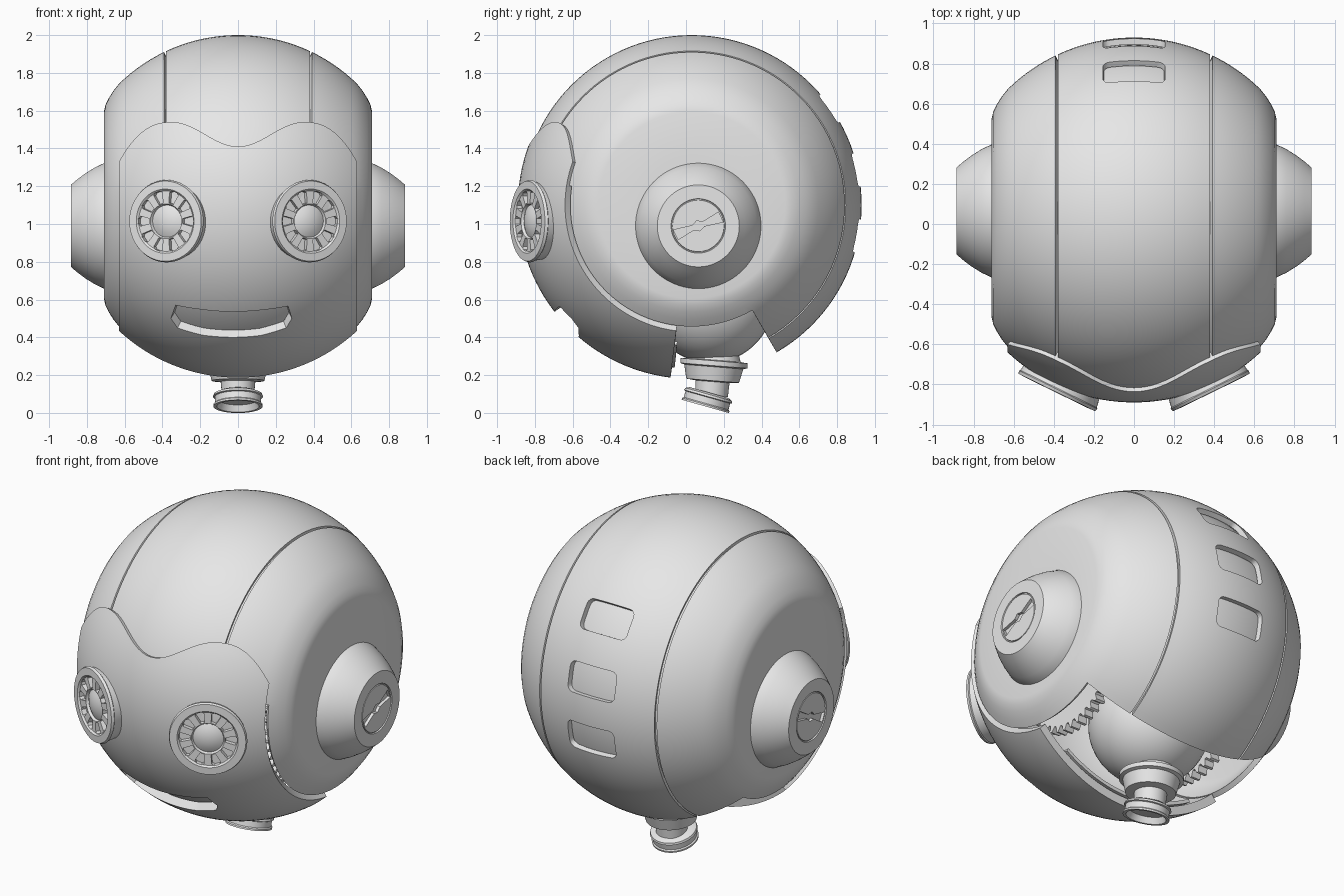
import bpy, bmesh
from math import sin, cos, asin, sqrt, pi, radians
from mathutils import Matrix, Vector

cube = bpy.data.objects.get("Cube")
if cube:
    bpy.data.objects.remove(cube)

grey = bpy.data.materials.new("plain_grey")
grey.use_nodes = True
grey.diffuse_color = (0.8, 0.8, 0.8, 1)
grey.node_tree.nodes["Principled BSDF"].inputs["Base Color"].default_value = (0.8, 0.8, 0.8, 1)

CENTRE = Vector((0, 0.03, 1.1))
HEAD = Matrix.Translation(CENTRE)
R, MASK_R, SIDE_X = 0.9, 0.92, 0.63
parts = []


def finish(name, bm, outward_from=None):
    """Weld the mesh, face it outward and link it as a new object."""
    bmesh.ops.remove_doubles(bm, verts=bm.verts, dist=0.0001)
    bmesh.ops.recalc_face_normals(bm, faces=bm.faces)
    if outward_from is not None:
        bm.normal_update()
        if sum(f.normal.dot(f.calc_center_median() - outward_from) for f in bm.faces) < 0:
            bmesh.ops.reverse_faces(bm, faces=bm.faces)
    mesh = bpy.data.meshes.new(name)
    bm.to_mesh(mesh)
    bm.free()
    mesh.materials.append(grey)
    ob = bpy.data.objects.new(name, mesh)
    bpy.context.collection.objects.link(ob)
    parts.append(ob)
    return ob


def grid(name, rows, keep=None, outward_from=None):
    """Skin a list of equally long point rows."""
    bm = bmesh.new()
    vs = [[bm.verts.new(p) for p in row] for row in rows]
    for i in range(len(vs) - 1):
        for j in range(len(vs[0]) - 1):
            if keep is None or keep(i, j):
                bm.faces.new((vs[i][j], vs[i + 1][j], vs[i + 1][j + 1], vs[i][j + 1]))
    return finish(name, bm, outward_from)


def lathe(name, profile, mat, start=0, end=360, step=6, keep=None, shell=False):
    """Spin (axis, radius) points about the local x axis."""
    angles = [radians(a) for a in range(start, end + 1, step)]
    rows = [[mat @ Vector((x, -r * cos(a), r * sin(a))) for a in angles] for x, r in profile]
    return grid(name, rows, keep, CENTRE if shell else None)


def prisms(name, loops):
    """Closed prisms from pairs of matching outlines."""
    bm = bmesh.new()
    for low, high in loops:
        a = [bm.verts.new(p) for p in low]
        b = [bm.verts.new(p) for p in high]
        bm.faces.new(a)
        bm.faces.new(b)
        for i in range(len(a)):
            j = (i + 1) % len(a)
            bm.faces.new((a[i], a[j], b[j], b[i]))
    return finish(name, bm)


def apply(ob, kind, **settings):
    mod = ob.modifiers.new(kind.lower(), kind)
    for key, value in settings.items():
        setattr(mod, key, value)
    bpy.context.view_layer.objects.active = ob
    bpy.ops.object.modifier_apply(modifier=mod.name)


def thicken(ob, depth):
    apply(ob, 'SOLIDIFY', thickness=depth, offset=-1)


def cut(ob, cutter):
    cutter.hide_render = True
    apply(ob, 'BOOLEAN', object=cutter, operation='DIFFERENCE', solver='EXACT')
    parts.remove(cutter)
    bpy.data.objects.remove(cutter)


def radial(points):
    """Outlines below and above the head surface, for cutting straight inward."""
    return ([CENTRE + (p - CENTRE) * 0.9 for p in points],
            [CENTRE + (p - CENTRE) * 1.1 for p in points])


def aim(origin, direction):
    return Matrix.Translation(origin) @ Vector(direction).to_track_quat('X', 'Y').to_matrix().to_4x4()


def arc(x0, x1, n, radius):
    xs = [x0 + (x1 - x0) * i / n for i in range(n + 1)]
    return [(x, sqrt(radius * radius - x * x)) for x in xs]


# Crown band, running over the top to the back
crown = lathe("crown_band", arc(-0.38, 0.38, 20, R), HEAD, 9, 240, 3, shell=True)
thicken(crown, 0.03)

# Three rounded vents down the back
vents = []
for middle in (145, 168, 190.5):
    outline = []
    for cx, ca, turn in ((1, 1, 0), (-1, 1, 90), (-1, -1, 180), (1, -1, 270)):
        for k in range(5):
            t = radians(turn + k * 22.5)
            x = cx * 0.12 + 0.035 * cos(t)
            a = radians(middle + ca * 3.5 + 2.2 * sin(t))
            r = sqrt(R * R - x * x)
            outline.append(CENTRE + Vector((x, -r * cos(a), r * sin(a))))
    vents.append(radial(outline))
cut(crown, prisms("vent_cutter", vents))

# Liner that closes the grooves, vents and mouth
liner = lathe("inner_liner", arc(-0.44, 0.44, 20, 0.865), HEAD, -84, 240, 3, shell=True)
thicken(liner, 0.02)

# Side shells: full round caps, open below and in front nearer the middle
side = arc(0.392, SIDE_X, 8, R)
band_rows = len(side) - 1
side += [(0.66, 0.605), (0.685, 0.565), (0.702, 0.53), (0.71, 0.495), (0.71, 0.25), (0.71, 0)]
for s, label in ((1, "left"), (-1, "right")):
    shell = lathe(label + "_side_shell", side, HEAD @ Matrix.Scale(s, 4, (1, 0, 0)), -120, 240, 3,
                  keep=lambda i, j: i >= band_rows or j * 3 >= 129, shell=True)
    thicken(shell, 0.03)


# Face mask with a wavy brow
def brow(x):
    x = abs(x)
    if x < 0.35:
        return 1.475 - 0.065 * cos(pi * x / 0.35)
    return 1.54 - 0.21 * ((x - 0.35) / 0.28) ** 2.4


rows = []
for i in range(65):
    x = -SIDE_X * cos(pi * i / 64)
    r = sqrt(MASK_R ** 2 - x * x)
    top, bottom = asin((brow(x) - CENTRE.z) / r), radians(-83)
    row = []
    for j in range(41):
        a = bottom + (top - bottom) * j / 40
        row.append(CENTRE + Vector((x, -r * cos(a), r * sin(a))))
    rows.append(row)
mask = grid("face_mask", rows, outward_from=CENTRE)
thicken(mask, 0.05)

# Smiling mouth
upper = [(-0.33, 0.57), (-0.2, 0.548), (-0.03, 0.535), (0.13, 0.545), (0.265, 0.565)]
lower = [(0.285, 0.5), (0.255, 0.45), (0.12, 0.41), (-0.03, 0.4), (-0.19, 0.412), (-0.32, 0.45), (-0.355, 0.5)]
mouth = [Vector((x, CENTRE.y - sqrt(MASK_R ** 2 - x * x - (z - CENTRE.z) ** 2), z)) for x, z in upper + lower]
cut(mask, prisms("mouth_cutter", [radial(mouth)]))

# Eyes: thick discs with ten wedge slots round a low dome
eye = [(-0.1, 0), (-0.1, 0.2), (-0.02, 0.212), (-0.015, 0.218), (0, 0.212), (0.002, 0.17), (-0.008, 0.16),
       (-0.008, 0.092), (-0.022, 0.085), (-0.01, 0.06), (-0.003, 0.03), (0, 0)]
for s, label in ((1, "left"), (-1, "right")):
    mat = aim((s * 0.385, -0.84, 1.015), (s * 0.44, -0.9, 0))
    disc = lathe(label + "_eye", eye, mat, step=5)
    slots = []
    for k in range(10):
        turn = mat @ Matrix.Rotation(radians(36 * k + 18), 4, 'X')
        wedge = [(0.097, -0.013), (0.15, -0.027), (0.162, -0.015), (0.162, 0.015), (0.15, 0.027), (0.097, 0.013)]
        slots.append([[turn @ Vector((h, y, z)) for y, z in wedge] for h in (-0.035, 0.03)])
    cut(disc, prisms("eye_slot_cutter", slots))

# Ears: domed cones with a bow-tie slot
ear = [(0.69, 0), (0.69, 0.335), (0.71, 0.332), (0.76, 0.308), (0.81, 0.277), (0.85, 0.247), (0.885, 0.217),
       (0.885, 0.144), (0.877, 0.142), (0.877, 0.138), (0.883, 0.136), (0.883, 0)]
bow = [(-0.125, -0.032), (-0.13, 0.025), (-0.03, 0.012), (0, 0.028), (0.03, 0.012),
       (0.125, 0.032), (0.13, -0.025), (0.03, -0.012), (0, -0.028), (-0.03, -0.012)]
tilt = Matrix.Rotation(radians(20), 4, 'X')
for s, label in ((1, "left"), (-1, "right")):
    mat = Matrix.Scale(s, 4, (1, 0, 0)) @ Matrix.Translation((0, 0.065, 0.99))
    cone = lathe(label + "_ear", ear, mat, step=4)
    loops = [[mat @ tilt @ Vector((x, y, z)) for y, z in bow] for x in (0.865, 0.9)]
    cut(cone, prisms("ear_slot_cutter", [loops]))

# Toothed wheels inside the head
for s, label in ((1, "left"), (-1, "right")):
    teeth = [(0.37 if k % 4 < 2 else 0.335, 2 * pi * k / 160) for k in range(160)]
    prisms(label + "_gear", [[[(s * x, r * cos(a), 0.85 + r * sin(a)) for r, a in teeth] for x in (0.4, 0.46)]])

# Neck ball, collar and tilted cup
ball = [(-0.335 * cos(pi * k / 24), 0.335 * sin(pi * k / 24)) for k in range(25)]
lathe("neck_ball", ball, Matrix.Translation((0, 0.13, 0.6)))
collar = [(-0.06, 0), (-0.06, 0.12), (0, 0.14), (0.004, 0.178), (0.03, 0.178), (0.036, 0.157), (0.11, 0.14),
          (0.115, 0.09), (0.19, 0.087), (0.19, 0)]
lathe("neck_collar", collar, aim((0, 0.15, 0.28), (0, -0.08, -1)))
cup = [(-0.01, 0), (-0.01, 0.105), (0, 0.128), (0.012, 0.132), (0.016, 0.123), (0.05, 0.123), (0.056, 0.13),
       (0.066, 0.13), (0.066, 0.112), (0.03, 0.1), (0.03, 0)]
lathe("neck_cup", cup, aim((0, 0.12, 0.098), (0, -0.27, -0.96)))

# Smooth shading with sharp edges kept
bpy.ops.object.select_all(action='DESELECT')
for ob in parts:
    ob.select_set(True)
bpy.context.view_layer.objects.active = crown
bpy.ops.object.shade_smooth_by_angle(angle=radians(30))
